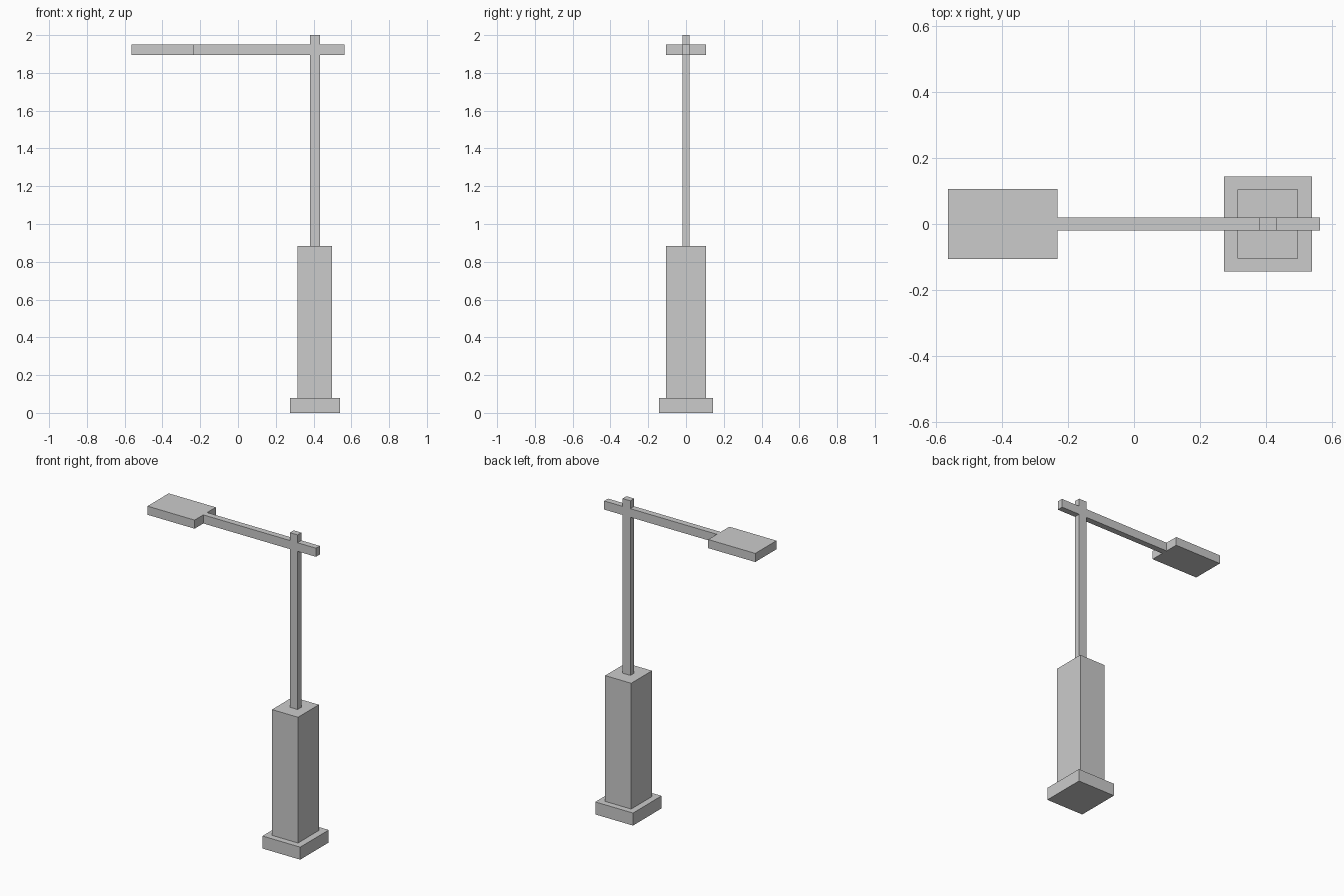
import bpy, bmesh

if "Cube" in bpy.data.objects:
    bpy.data.objects.remove(bpy.data.objects["Cube"])


def prism(name, points, y0, y1):
    """Extrude an x-z outline from y0 to y1."""
    bm = bmesh.new()
    face = bm.faces.new([bm.verts.new((x, y0, z)) for x, z in points])
    ext = bmesh.ops.extrude_face_region(bm, geom=[face])
    verts = [g for g in ext["geom"] if isinstance(g, bmesh.types.BMVert)]
    bmesh.ops.translate(bm, verts=verts, vec=(0, y1 - y0, 0))
    bmesh.ops.recalc_face_normals(bm, faces=bm.faces)
    mesh = bpy.data.meshes.new(name)
    bm.to_mesh(mesh)
    bm.free()
    obj = bpy.data.objects.new(name, mesh)
    bpy.context.collection.objects.link(obj)
    return obj


def box(name, x0, x1, half_y, z0, z1):
    return prism(name, [(x0, z0), (x1, z0), (x1, z1), (x0, z1)], -half_y, half_y)


BASE_TOP, BODY_TOP = 0.08, 0.884
ARM_LOW, ARM_HIGH = 1.895, 1.95
POLE_L, POLE_R = 0.380, 0.435
HEAD_END, ARM_END = -0.232, 0.565

# Foot plate and thick lower column
box("base_plate", 0.274, 0.541, 0.144, 0.0, BASE_TOP)
box("lower_column", 0.314, 0.498, 0.105, BASE_TOP, BODY_TOP)

# Thin pole and crossing arm, flush with each other, as one cross outline
prism("pole_and_arm", [
    (POLE_L, BODY_TOP), (POLE_R, BODY_TOP),
    (POLE_R, ARM_LOW), (ARM_END, ARM_LOW), (ARM_END, ARM_HIGH), (POLE_R, ARM_HIGH),
    (POLE_R, 2.0), (POLE_L, 2.0),
    (POLE_L, ARM_HIGH), (HEAD_END, ARM_HIGH), (HEAD_END, ARM_LOW), (POLE_L, ARM_LOW),
], -0.0195, 0.0195)

# Flat lamp head at the end of the arm
box("lamp_head", -0.565, HEAD_END, 0.107, ARM_LOW, ARM_HIGH)
